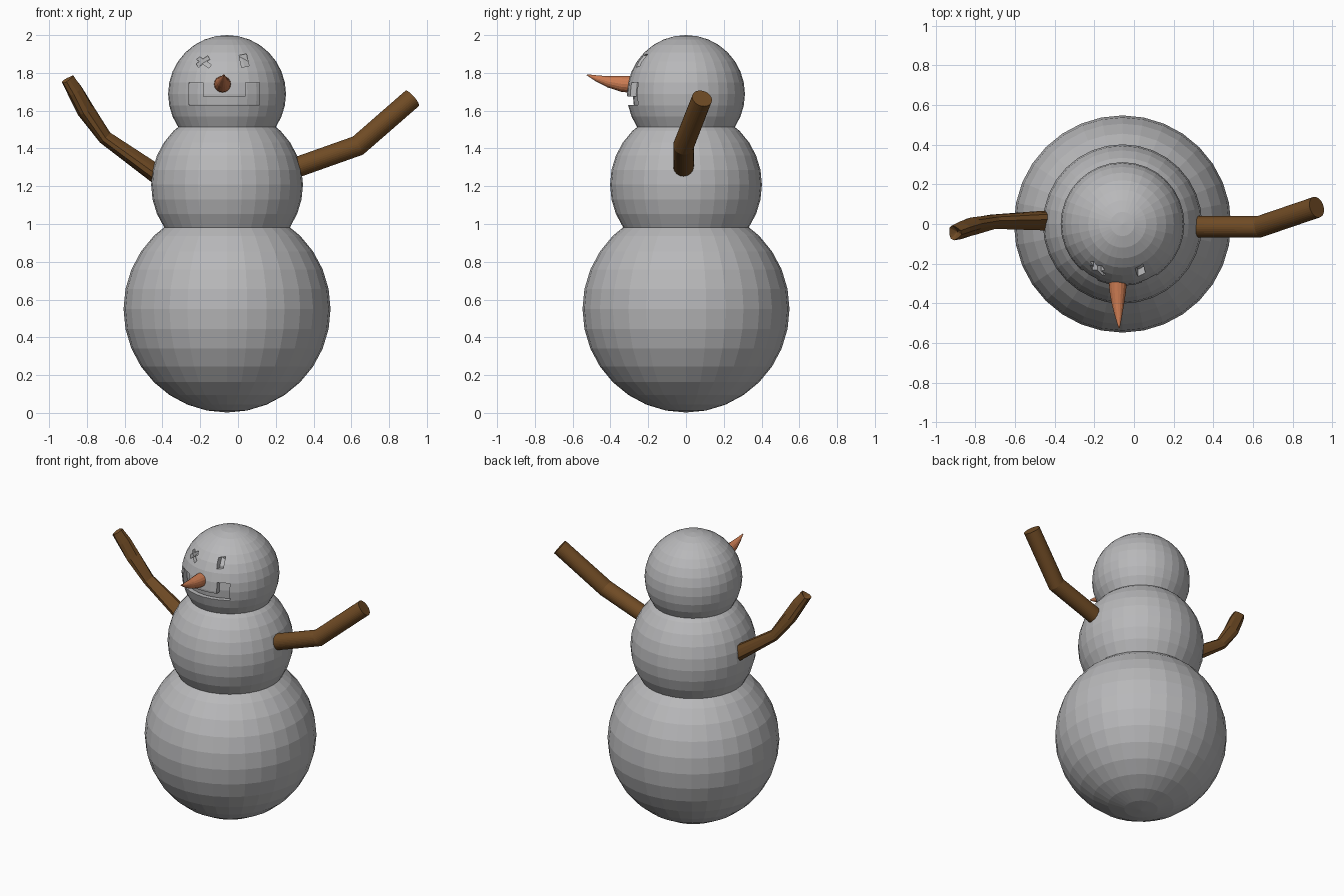
import bpy, bmesh, math
from mathutils import Vector, Matrix

if "Cube" in bpy.data.objects:
    bpy.data.objects.remove(bpy.data.objects["Cube"])

CX = -0.058  # body axis


def material(name, rgb):
    m = bpy.data.materials.new(name)
    m.diffuse_color = (*rgb, 1)
    m.use_nodes = True
    m.node_tree.nodes["Principled BSDF"].inputs["Base Color"].default_value = m.diffuse_color
    return m


SNOW = material("snow grey", (0.48, 0.48, 0.49))
WOOD = material("bark brown", (0.16, 0.07, 0.018))
CARROT = material("carrot orange", (0.60, 0.20, 0.085))


def add_object(name, bm, mat):
    bmesh.ops.recalc_face_normals(bm, faces=bm.faces)
    me = bpy.data.meshes.new(name)
    bm.to_mesh(me)
    bm.free()
    me.materials.append(mat)
    ob = bpy.data.objects.new(name, me)
    bpy.context.collection.objects.link(ob)
    return ob


def ball(name, z, r):
    bm = bmesh.new()
    bmesh.ops.create_uvsphere(bm, u_segments=32, v_segments=16, radius=r,
                              matrix=Matrix.Translation((CX, 0, z)))
    return add_object(name, bm, SNOW)


def tube(name, path, radii, sides, mat, ripple=0.0, sink=0.0):
    """Round tube along a path; ripple makes it knotty, sink hollows the tip."""
    pts = [Vector(p) for p in path]
    bm = bmesh.new()
    rings = []
    for i, (p, r) in enumerate(zip(pts, radii)):
        a = (p - pts[i - 1]).normalized() if i else (pts[1] - p).normalized()
        b = (pts[i + 1] - p).normalized() if i < len(pts) - 1 else a
        t = (a + b).normalized()
        u = Vector((0, 0, 1)).cross(t).normalized()
        v = t.cross(u)
        ring = []
        for k in range(sides):
            ang = 2 * math.pi * k / sides
            rr = r * (1 + ripple * math.cos(3 * ang + 0.5 * i))
            ring.append(bm.verts.new(p + rr * (math.cos(ang) * u + math.sin(ang) * v)))
        rings.append(ring)
    for lo, hi in zip(rings, rings[1:]):
        for k in range(sides):
            j = (k + 1) % sides
            bm.faces.new((lo[k], lo[j], hi[j], hi[k]))
    bm.faces.new(rings[0])
    tip = bm.verts.new(pts[-1] - t * sink)
    for k in range(sides):
        bm.faces.new((rings[-1][k], rings[-1][(k + 1) % sides], tip))
    return add_object(name, bm, mat)


def carve(target, centre, size, tilt=0.0):
    """Cut a box out of the target, tilted about the front axis."""
    bm = bmesh.new()
    bmesh.ops.create_cube(bm, size=1, matrix=Matrix.Translation(centre)
                          @ Matrix.Rotation(math.radians(tilt), 4, 'Y')
                          @ Matrix.Diagonal((*size, 1)))
    cutter = add_object("cutter", bm, SNOW)
    cutter.hide_render = True
    mod = target.modifiers.new("carve", 'BOOLEAN')
    mod.operation, mod.solver, mod.object = 'DIFFERENCE', 'EXACT', cutter
    bpy.context.view_layer.objects.active = target
    bpy.ops.object.modifier_apply(modifier=mod.name)
    bpy.data.objects.remove(cutter)


# Snowballs
ball("bottom_snowball", 0.55, 0.548)
ball("middle_snowball", 1.208, 0.402)
head = ball("head_snowball", 1.688, 0.312)

# Carved smile: two upright ends and a bar, then two eye dents
carve(head, (-0.222, -0.30, 1.69), (0.075, 0.22, 0.12))
carve(head, (0.077, -0.30, 1.69), (0.075, 0.22, 0.12))
carve(head, (-0.072, -0.31, 1.652), (0.30, 0.20, 0.044))
carve(head, (-0.185, -0.27, 1.86), (0.09, 0.16, 0.022), 35)
carve(head, (-0.185, -0.27, 1.86), (0.075, 0.16, 0.022), -35)
carve(head, (0.032, -0.27, 1.865), (0.04, 0.16, 0.065), -12)
# Inner core closes the carvings at a shallow depth
ball("head_core", 1.688, 0.282)

# Curved carrot nose
tube("carrot_nose",
     [(-0.082, -0.26, 1.738), (-0.082, -0.34, 1.742), (-0.081, -0.41, 1.753),
      (-0.078, -0.47, 1.77), (-0.075, -0.525, 1.79)],
     [0.047, 0.042, 0.030, 0.017, 0.003], 16, CARROT)

# Smooth bent arm on the right of the front view
tube("right_arm",
     [(0.24, -0.013, 1.275), (0.635, -0.013, 1.415), (0.922, 0.085, 1.665)],
     [0.054, 0.055, 0.054], 32, WOOD)

# Knotty arm on the left, with a hollow broken tip
tube("left_arm",
     [(-0.36, 0.022, 1.21), (-0.45, 0.022, 1.275), (-0.705, 0.014, 1.455),
      (-0.81, -0.01, 1.60), (-0.865, -0.03, 1.70), (-0.905, -0.045, 1.765)],
     [0.05, 0.048, 0.036, 0.045, 0.042, 0.036], 12, WOOD, ripple=0.15, sink=0.03)
